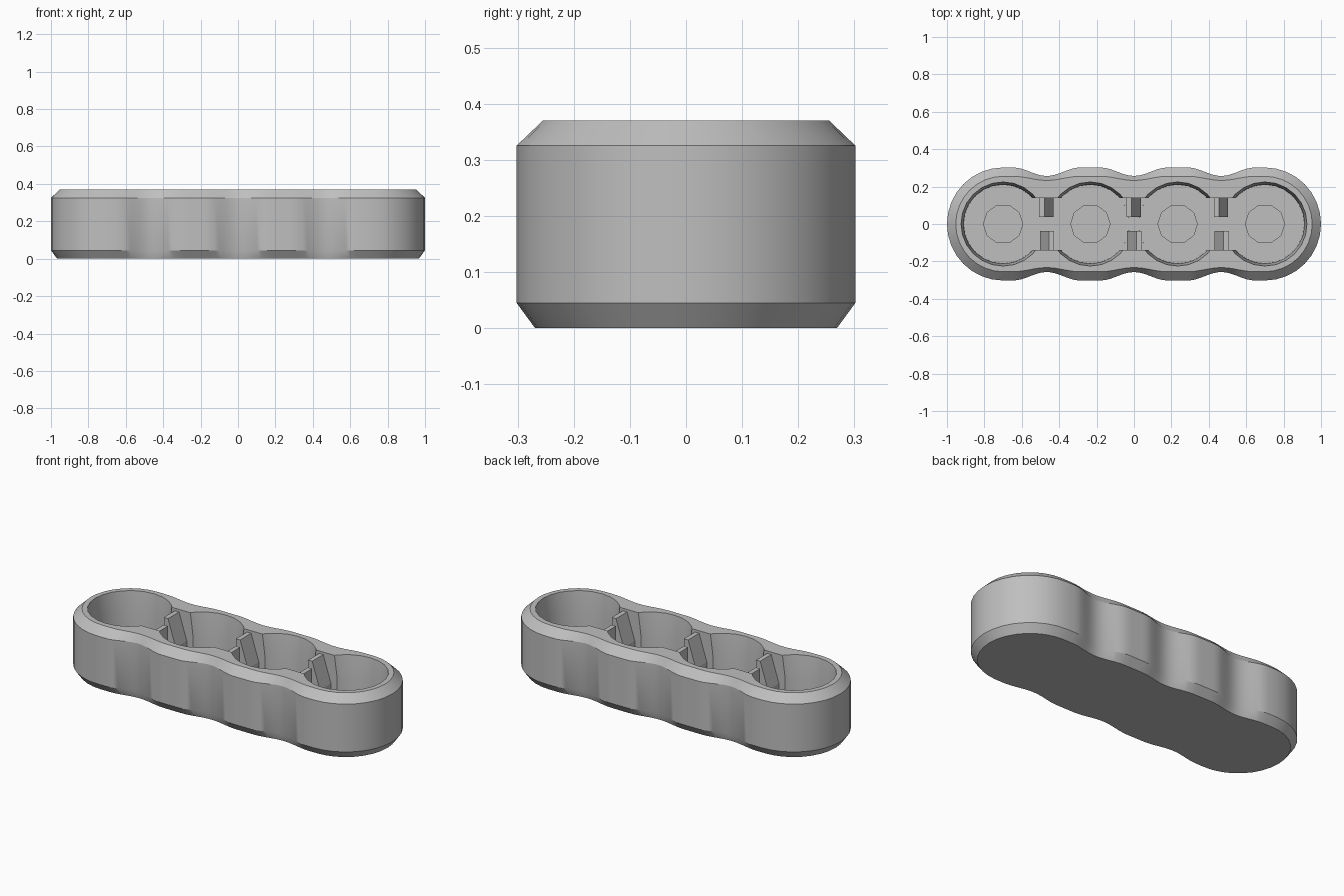
import bpy, bmesh, math

if "Cube" in bpy.data.objects:
    bpy.data.objects.remove(bpy.data.objects["Cube"], do_unlink=True)

grey = bpy.data.materials.new("plain_grey")
grey.use_nodes = True
grey.diffuse_color = (0.52, 0.52, 0.52, 1)
grey.node_tree.nodes["Principled BSDF"].inputs["Base Color"].default_value = grey.diffuse_color

HEIGHT, FLOOR, END = 0.37, 0.04, 0.70
PITCH = 2 * END / 3
WELLS = [-END + i * PITCH for i in range(4)]
GAPS = [-PITCH, 0, PITCH]


def loft(name, rings):
    """Skin a stack of equal-length point loops and cap both ends."""
    bm = bmesh.new()
    loops = [[bm.verts.new(p) for p in ring] for ring in rings]
    n = len(loops[0])
    for a, b in zip(loops, loops[1:]):
        for i in range(n):
            j = (i + 1) % n
            bm.faces.new((a[i], a[j], b[j], b[i]))
    bm.faces.new(loops[0])
    bm.faces.new(loops[-1])
    bmesh.ops.recalc_face_normals(bm, faces=bm.faces)
    mesh = bpy.data.meshes.new(name)
    bm.to_mesh(mesh)
    bm.free()
    mesh.materials.append(grey)
    ob = bpy.data.objects.new(name, mesh)
    bpy.context.collection.objects.link(ob)
    return ob


def smooth(ob):
    bpy.ops.object.select_all(action='DESELECT')
    ob.select_set(True)
    bpy.context.view_layer.objects.active = ob
    bpy.ops.object.shade_smooth_by_angle(angle=math.radians(28))


def circle(x, r, z, sides):
    return [(x + r * math.cos(math.tau * i / sides),
             r * math.sin(math.tau * i / sides), z) for i in range(sides)]


def outline(z, inset, dip):
    """Long rounded outline with a shallow finger scallop beside each gap."""
    quarter = []
    for i in range(29):
        x = END * i / 28
        d = min(abs(x - g) for g in GAPS)
        wave = 0.5 + 0.5 * math.cos(math.pi * min(d / 0.18, 1))
        quarter.append((x, 0.302 - inset - dip * wave))
    r = 0.302 - inset
    for i in range(1, 9):
        a = math.pi / 2 * (1 - i / 8)
        quarter.append((END + (r - 0.002) * math.cos(a), r * math.sin(a)))
    half = quarter + [(x, -y) for x, y in quarter[-2::-1]]
    full = half + [(-x, y) for x, y in half[-2:0:-1]]
    return [(x, y, z) for x, y in full]


def cut(target, cutter):
    mod = target.modifiers.new("cut", 'BOOLEAN')
    mod.operation, mod.solver, mod.object = 'DIFFERENCE', 'EXACT', cutter
    bpy.ops.object.select_all(action='DESELECT')
    target.select_set(True)
    bpy.context.view_layer.objects.active = target
    bpy.ops.object.modifier_apply(modifier=mod.name)
    bpy.data.objects.remove(cutter, do_unlink=True)


# Solid body with chamfered top and bottom rims
body = loft("tray_body", [outline(0, 0.033, 0.025), outline(0.045, 0, 0.045),
                          outline(0.325, 0, 0.045), outline(HEIGHT, 0.047, 0.022)])

# Four tapered wells, each with a small ten-sided dimple in its floor
for x in WELLS:
    cut(body, loft("well_cutter", [circle(x, 0.21, FLOOR, 24), circle(x, 0.212, 0.25, 24),
                                   circle(x, 0.228, 0.40, 24)]))
    cut(body, loft("dimple_cutter", [circle(x, 0.105, z, 10) for z in (FLOOR - 0.01, 0.1)]))

# Straight-sided passages joining neighbouring wells
for x in GAPS:
    cut(body, loft("passage_cutter", [
        [(x + sx * 0.08, sy * 0.14, z) for sx, sy in ((-1, -1), (1, -1), (1, 1), (-1, 1))]
        for z in (FLOOR + 0.005, 0.45)]))
smooth(body)

# Paired divider posts, each sloping the opposite way to its partner
post = [(-0.04, 0.03), (0.037, 0.03), (0.037, 0.2), (-0.013, 0.355), (-0.04, 0.355)]
for i, x in enumerate(GAPS):
    for side, label in ((1, "back"), (-1, "front")):
        loft(f"divider_post_{label}_{i + 1}",
             [[(x + side * px, side * y, z) for px, z in post] for y in (0.038, 0.145)])
